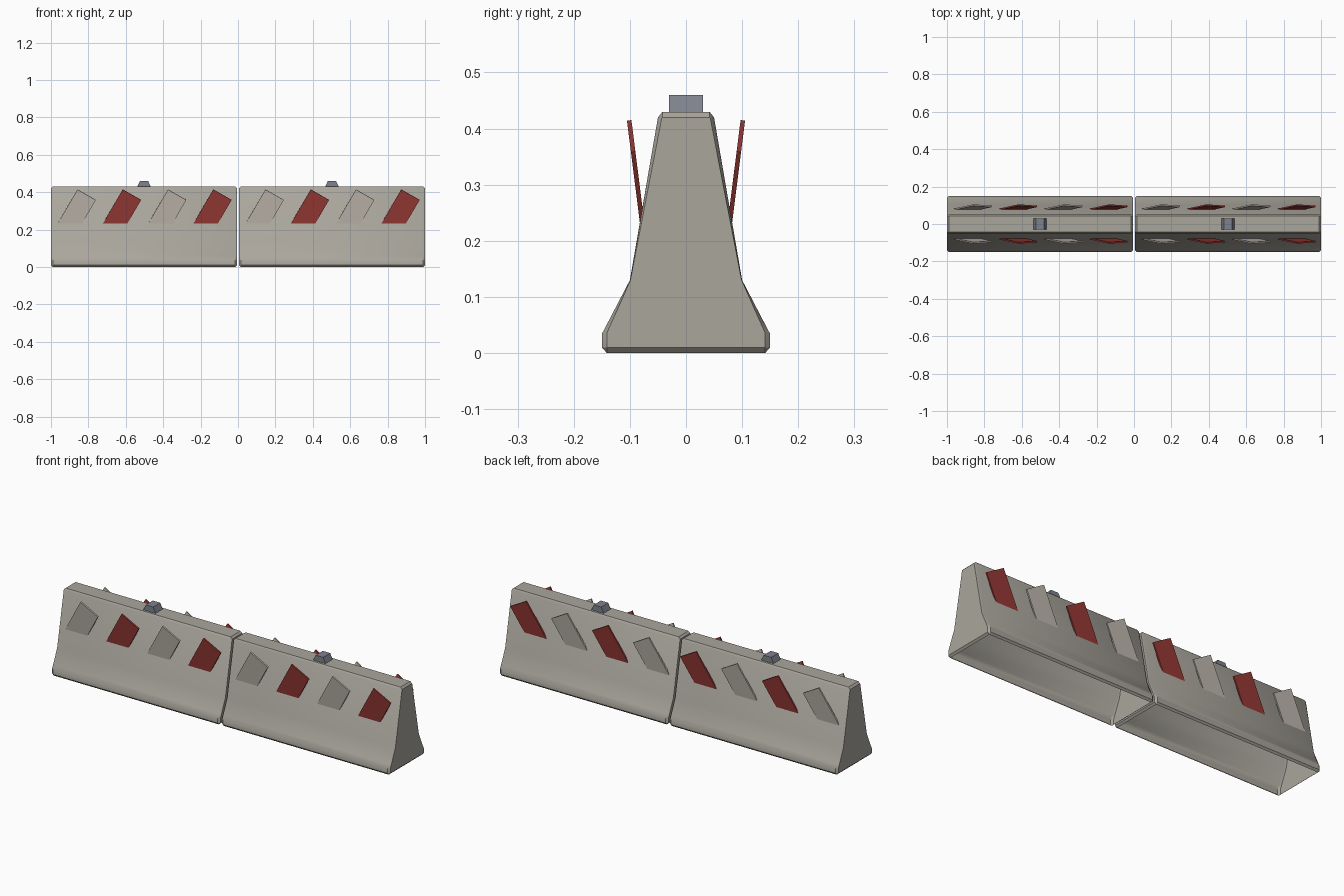
import bpy, bmesh, math
from mathutils import Matrix, Vector

if "Cube" in bpy.data.objects:
    bpy.data.objects.remove(bpy.data.objects["Cube"])


def material(name, rgb):
    m = bpy.data.materials.new(name)
    m.diffuse_color = (*rgb, 1)
    m.use_nodes = True
    m.node_tree.nodes["Principled BSDF"].inputs["Base Color"].default_value = m.diffuse_color
    return m


concrete = material("warm grey concrete", (0.40, 0.38, 0.335))
white = material("off white", (0.52, 0.48, 0.42))
red = material("dark red", (0.31, 0.042, 0.036))
steel = material("blue grey steel", (0.21, 0.225, 0.265))


def make_object(name, bm, mat, smooth=False):
    bmesh.ops.recalc_face_normals(bm, faces=bm.faces)
    mesh = bpy.data.meshes.new(name)
    bm.to_mesh(mesh)
    bm.free()
    mesh.materials.append(mat)
    ob = bpy.data.objects.new(name, mesh)
    bpy.context.collection.objects.link(ob)
    if smooth:
        bpy.ops.object.select_all(action='DESELECT')
        ob.select_set(True)
        bpy.context.view_layer.objects.active = ob
        bpy.ops.object.shade_smooth_by_angle(angle=math.radians(32))
    return ob


# Half cross-sections (y, z): full body, and the chamfered end caps
BODY = [(.141, 0), (.15, .01), (.15, .034), (.139, .055), (.10, .13), (.05, .42), (.042, .43)]
CAP = [(.141, .01), (.141, .01), (.141, .036), (.131, .058), (.099, .13), (.043, .42), (.042, .42)]
HALF, CHAMFER = 0.4975, 0.01


def barrier(cx):
    bm = bmesh.new()
    rings = []
    for x, half in ((-HALF, CAP), (CHAMFER - HALF, BODY), (HALF - CHAMFER, BODY), (HALF, CAP)):
        profile = half + [(-y, z) for y, z in reversed(half)]
        rings.append([bm.verts.new((cx + x, y, z)) for y, z in profile])
    n = len(rings[0])
    for r in range(3):
        a, b = rings[r], rings[r + 1]
        for i in range(n):
            j = (i + 1) % n
            if r == 1 and j == 0:
                continue  # the underside is open
            bm.faces.new((a[i], a[j], b[j], b[i]))
    bm.faces.new(rings[0])
    bm.faces.new(rings[3])
    bmesh.ops.remove_doubles(bm, verts=bm.verts, dist=0.0005)
    make_object("barrier_body", bm, concrete, smooth=True)


def lifting_block(cx):
    bm = bmesh.new()
    outline = [(-.036, .43), (.036, .43), (.022, .46), (-.022, .46)]
    f = bm.faces.new([bm.verts.new((cx + x, -.03, z)) for x, z in outline])
    ext = bmesh.ops.extrude_face_region(bm, geom=[f])
    bmesh.ops.translate(bm, vec=(0, .06, 0),
                        verts=[v for v in ext["geom"] if isinstance(v, bmesh.types.BMVert)])
    make_object("lifting_block", bm, steel)


def stripe_panel(cx, side, mat):
    # slanted board leaning outward at the top, lower end sunk into the wall
    bm = bmesh.new()
    bmesh.ops.create_cube(bm, size=1)
    place = (Matrix.Translation((cx, -.0855, .29))
             @ Matrix.Rotation(math.radians(7.2), 4, 'X')
             @ Matrix.Rotation(math.radians(30), 4, 'Y')
             @ Matrix.Diagonal((.113, .008, .225, 1)))
    bmesh.ops.transform(bm, matrix=place, verts=bm.verts)
    if side > 0:
        bmesh.ops.scale(bm, vec=Vector((1, -1, 1)), verts=bm.verts)
    make_object("stripe_panel", bm, mat)


for cx in (-0.5025, 0.5025):
    barrier(cx)
    lifting_block(cx)
    for k in range(4):
        for side in (-1, 1):
            stripe_panel(cx + (k - 1.5) * 0.242, side, red if k % 2 else white)
